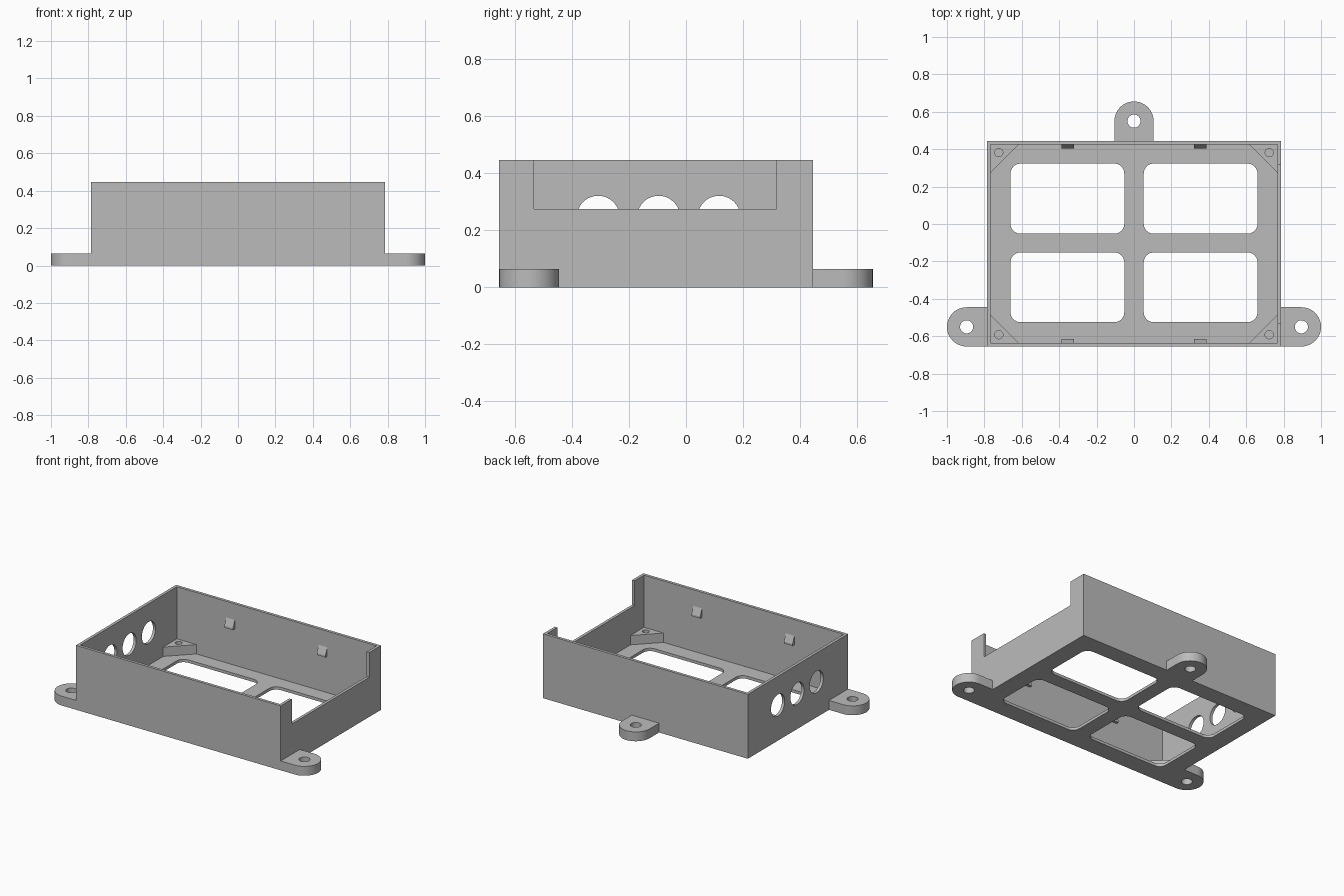
import bpy, bmesh
from math import cos, sin, pi
from mathutils import Vector

if "Cube" in bpy.data.objects:
    bpy.data.objects.remove(bpy.data.objects["Cube"])

grey = bpy.data.materials.new("plain grey")
grey.use_nodes = True
grey.diffuse_color = (0.5, 0.5, 0.5, 1)
grey.node_tree.nodes["Principled BSDF"].inputs["Base Color"].default_value = (0.5, 0.5, 0.5, 1)

# Main dimensions
HX, Y0, Y1, TOP, WALL = 0.787, -0.655, 0.445, 0.447, 0.02
POST_TOP, TAB_H = 0.085, 0.065


def prism(name, outline, lo, hi, axis="z"):
    """Extrude a 2D outline along z (outline is x,y) or along x (outline is y,z)."""
    def place(a, b, c):
        return (a, b, c) if axis == "z" else (c, a, b)
    bm = bmesh.new()
    base = bm.faces.new([bm.verts.new(place(a, b, lo)) for a, b in outline])
    ext = bmesh.ops.extrude_face_region(bm, geom=[base])
    verts = [v for v in ext["geom"] if isinstance(v, bmesh.types.BMVert)]
    bmesh.ops.translate(bm, vec=Vector(place(0, 0, hi - lo)), verts=verts)
    bmesh.ops.recalc_face_normals(bm, faces=bm.faces)
    mesh = bpy.data.meshes.new(name)
    bm.to_mesh(mesh)
    bm.free()
    mesh.materials.append(grey)
    obj = bpy.data.objects.new(name, mesh)
    bpy.context.collection.objects.link(obj)
    return obj


def rect(a0, a1, b0, b1):
    return [(a0, b0), (a1, b0), (a1, b1), (a0, b1)]


def arc(cx, cy, r, start, end, n):
    return [(cx + r * cos(start + (end - start) * i / n),
             cy + r * sin(start + (end - start) * i / n)) for i in range(n + 1)]


def circle(cx, cy, r, n=40):
    return arc(cx, cy, r, 0, 2 * pi, n)[:-1]


def rounded(x0, x1, y0, y1, r):
    pts = []
    for k, (cx, cy) in enumerate(rect(x0 + r, x1 - r, y0 + r, y1 - r)):
        pts += arc(cx, cy, r, pi + k * pi / 2, pi * 1.5 + k * pi / 2, 8)
    return pts


def cut(obj, cutters):
    """Subtract each cutter, then discard it."""
    bpy.context.view_layer.objects.active = obj
    for c in cutters:
        c.hide_render = True
        m = obj.modifiers.new("cut", "BOOLEAN")
        m.operation, m.solver, m.object = "DIFFERENCE", "EXACT", c
        bpy.ops.object.modifier_apply(modifier=m.name)
        bpy.data.objects.remove(c)


def smooth(obj):
    bpy.ops.object.select_all(action="DESELECT")
    obj.select_set(True)
    bpy.context.view_layer.objects.active = obj
    bpy.ops.object.shade_smooth_by_angle(angle=0.5)


# Open tray with a notch in one end, cable holes in the other, windows in the floor
tray = prism("tray", rect(-HX, HX, Y0, Y1), 0, TOP)
cutters = [prism("cavity", rect(WALL - HX, HX - WALL, Y0 + WALL, Y1 - WALL), WALL, 1),
           prism("notch", rect(-0.533, 0.317, 0.275, 1), 0.7, 1, "x")]
for y in (-0.308, -0.096, 0.116):
    cutters.append(prism("cable_hole", circle(y, 0.246, 0.075), -1, -0.7, "x"))
for x0, x1 in ((-0.66, -0.052), (0.052, 0.66)):
    for y0, y1 in ((-0.525, -0.152), (-0.052, 0.323)):
        cutters.append(prism("window", rounded(x0, x1, y0, y1, 0.053), -0.1, 0.1))
cut(tray, cutters)
smooth(tray)

# Rounded mounting tabs, each with a screw hole
R = 0.105
side_y = Y0 + R
tabs = {
    "left_tab": ((1 - R, side_y), -pi / 2, [(HX, side_y + R), (HX, Y0)]),
    "right_tab": ((R - 1, side_y), pi / 2, [(-HX, Y0), (-HX, side_y + R)]),
    "back_tab": ((0, 0.655 - R), 0, [(-R, Y1), (R, Y1)]),
}
for name, ((cx, cy), start, root) in tabs.items():
    tab = prism(name, arc(cx, cy, R, start, start + pi, 24) + root, 0, TAB_H)
    cut(tab, [prism("screw_hole", circle(cx, cy, 0.035, 32), -0.1, 0.2)])
    smooth(tab)

# Triangular corner posts with blind screw holes, and snap wedges on the long walls
LEG = 0.15
for side, sx in (("left", 1), ("right", -1)):
    for end, wall_y, sy in (("front", Y0 + WALL, 1), ("back", Y1 - WALL, -1)):
        cx = sx * (HX - WALL)
        post = prism(f"{end}_{side}_post",
                     [(cx, wall_y), (cx - sx * LEG, wall_y), (cx, wall_y + sy * LEG)],
                     WALL, POST_TOP)
        cut(post, [prism("post_hole", circle(sx * 0.723, wall_y + sy * 0.043, 0.022, 24),
                         WALL + 0.005, 0.2)])
        smooth(post)
        prism(f"{end}_{side}_clip",
              [(wall_y, 0.272), (wall_y + sy * 0.02, 0.272),
               (wall_y + sy * 0.02, 0.285), (wall_y, 0.335)],
              sx * 0.355 - 0.033, sx * 0.355 + 0.033, "x")
